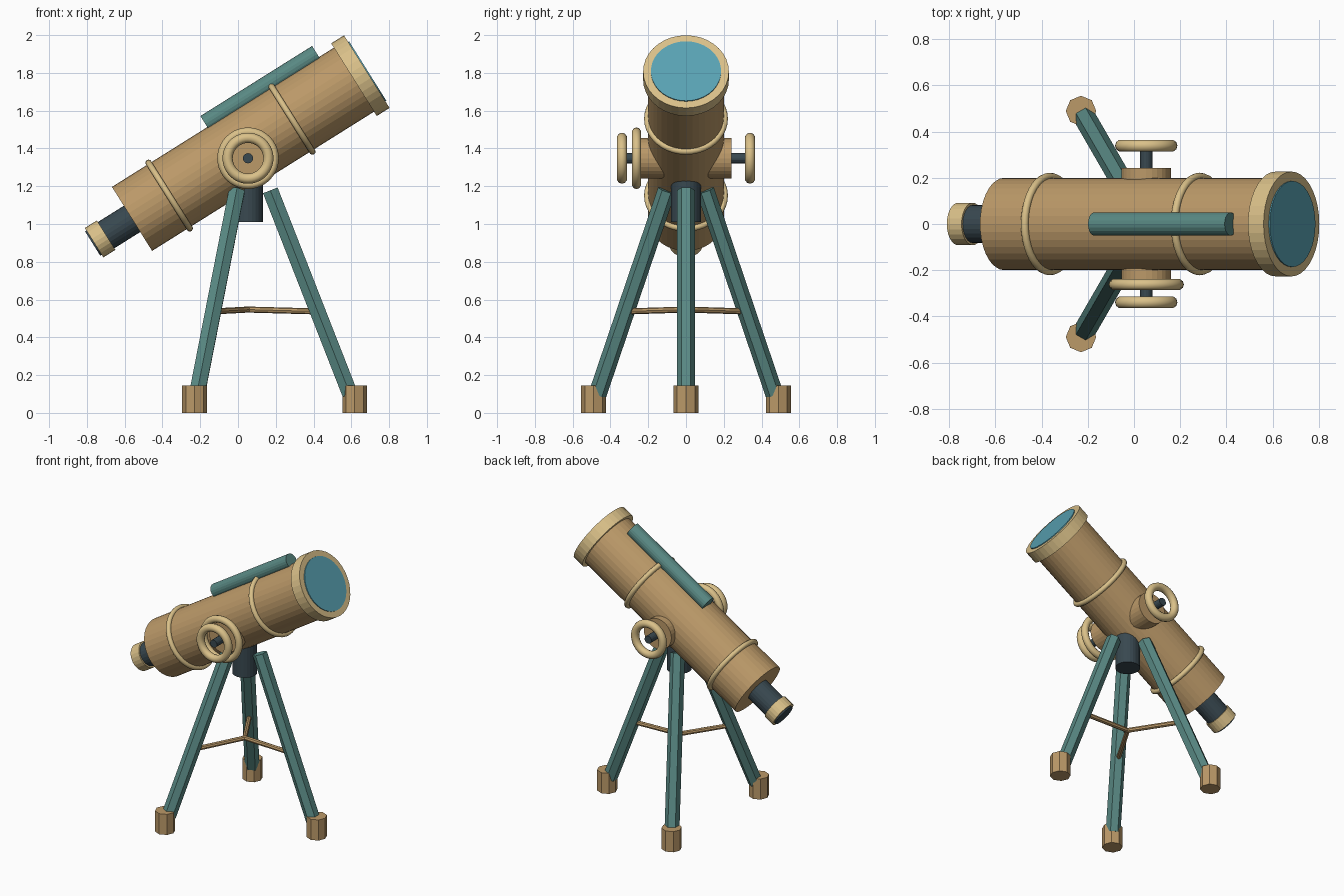
import bpy, bmesh
from math import sin, cos, pi, radians
from mathutils import Vector, Matrix

if "Cube" in bpy.data.objects:
    bpy.data.objects.remove(bpy.data.objects["Cube"])


def material(name, rgb):
    m = bpy.data.materials.new(name)
    m.diffuse_color = (*rgb, 1)
    m.use_nodes = True
    m.node_tree.nodes["Principled BSDF"].inputs["Base Color"].default_value = m.diffuse_color
    return m


BRASS = material("brass", (0.50, 0.32, 0.14))
GOLD = material("pale_brass", (0.70, 0.53, 0.25))
TEAL = material("teal", (0.10, 0.25, 0.23))
DARK = material("dark_steel", (0.04, 0.065, 0.08))
GLASS = material("glass", (0.10, 0.36, 0.45))


def finish(bm, name, mat, smooth=False):
    bmesh.ops.recalc_face_normals(bm, faces=bm.faces)
    for f in bm.faces:
        f.smooth = smooth
    me = bpy.data.meshes.new(name)
    bm.to_mesh(me)
    bm.free()
    me.materials.append(mat)
    ob = bpy.data.objects.new(name, me)
    bpy.context.collection.objects.link(ob)
    return ob


def frame(origin, axis, side=Vector((0, 1, 0))):
    """Matrix whose z runs along axis and whose y lies near side."""
    z = axis.normalized()
    x = side.cross(z).normalized()
    y = z.cross(x)
    m = Matrix((x, y, z)).transposed().to_4x4()
    m.translation = origin
    return m


def rod(name, a, b, r, sides, mat, side=Vector((0, 1, 0))):
    a, b = Vector(a), Vector(b)
    bm = bmesh.new()
    bmesh.ops.create_cone(bm, cap_ends=True, segments=sides, radius1=r, radius2=r,
                          depth=(b - a).length, matrix=frame((a + b) / 2, b - a, side))
    return finish(bm, name, mat)


def ring(name, centre, axis, major, minor, mat, side=Vector((0, 1, 0)), n=40, k=10):
    bm = bmesh.new()
    loops = [[bm.verts.new(((major + minor * cos(2 * pi * j / k)) * cos(2 * pi * i / n),
                            (major + minor * cos(2 * pi * j / k)) * sin(2 * pi * i / n),
                            minor * sin(2 * pi * j / k))) for j in range(k)] for i in range(n)]
    for i in range(n):
        p, q = loops[i], loops[(i + 1) % n]
        for j in range(k):
            bm.faces.new((p[j], q[j], q[(j + 1) % k], p[(j + 1) % k]))
    bm.transform(frame(Vector(centre), axis, side))
    return finish(bm, name, mat, True)


# Optical tube: positions are given as distance along the tilted axis
TILT = radians(32.1)
AXIS = Vector((cos(TILT), 0, sin(TILT)))
UP = Vector((-sin(TILT), 0, cos(TILT)))
BACK = Vector((-0.561, 0, 1.027))


def on_axis(s, n=0):
    return BACK + AXIS * s + UP * n


def tube(name, s0, s1, r, mat, sides=32, n=0):
    return rod(name, on_axis(s0, n), on_axis(s1, n), r, sides, mat)


tube("main_tube", 0, 1.40, 0.20, BRASS, 36)
tube("front_rim", 1.387, 1.467, 0.227, GOLD, 36)
tube("front_lens", 1.45, 1.473, 0.186, GLASS, 36)
tube("focuser", -0.19, 0.02, 0.082, DARK, 24)
tube("eyepiece_ring", -0.237, -0.162, 0.092, GOLD, 24)
tube("eyepiece_lens", -0.246, -0.20, 0.076, DARK, 24)
tube("finder_scope", 0.596, 1.294, 0.05, TEAL, 20, n=0.219)
for name, s in (("rear_band", 0.232), ("front_band", 0.998)):
    ring(name, on_axis(s), AXIS, 0.205, 0.017, GOLD)

# Pivot with its shaft, hand wheels and setting ring
PX, PZ = 0.053, 1.348
Y = Vector((0, 1, 0))
Z = Vector((0, 0, 1))
rod("pivot_block", (PX, -0.242, PZ), (PX, 0.242, PZ), 0.108, 28, BRASS, Z)
rod("pivot_shaft", (PX, -0.35, PZ), (PX, 0.35, PZ), 0.027, 16, DARK, Z)
for name, y in (("front_wheel", -0.339), ("back_wheel", 0.339)):
    ring(name, (PX, y, PZ), Y, 0.108, 0.027, GOLD, Z)
ring("setting_ring", (PX, -0.262, PZ), Y, 0.139, 0.024, GOLD, Z)

# Tripod
rod("tripod_hub", (PX, 0, 1.01), (PX, 0, 1.28), 0.08, 24, DARK)
for i, word in enumerate(("right", "back", "front")):
    a = 2 * pi * i / 3
    out, tangent = Vector((cos(a), sin(a), 0)), Vector((-sin(a), cos(a), 0))

    def at(r, z):
        return Vector((PX, 0, z)) + out * r

    rod(word + "_leg", at(0.118, 1.178), at(0.54, 0.10), 0.048, 6, TEAL, tangent)
    rod(word + "_foot", at(0.565, 0), at(0.565, 0.146), 0.066, 8, BRASS)
    rod(word + "_brace", at(0, 0.547), at(0.369, 0.537), 0.016, 8, BRASS, tangent)
